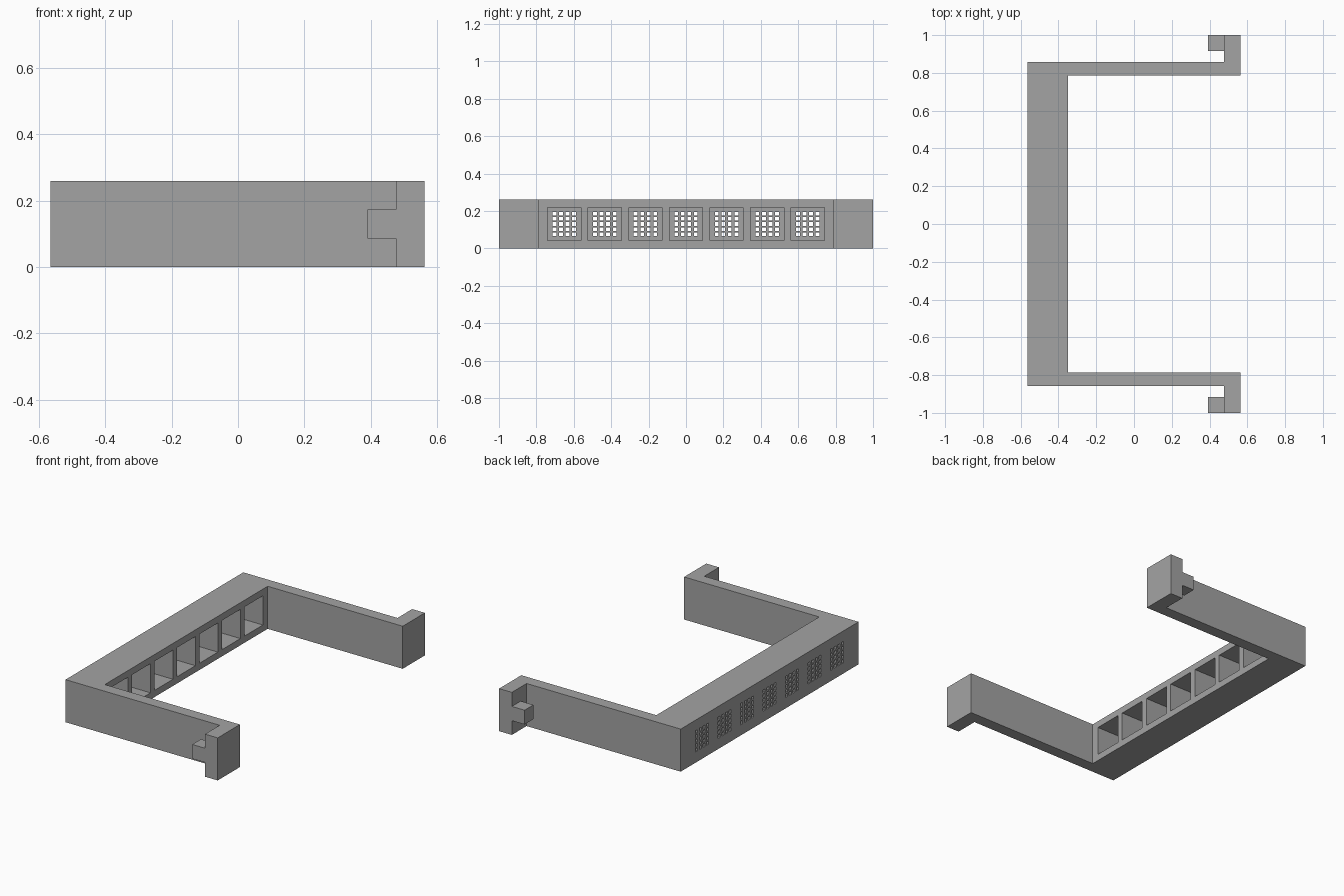
import bpy
import bmesh
from mathutils import Matrix, Vector

cube = bpy.data.objects.get("Cube")
if cube:
    bpy.data.objects.remove(cube, do_unlink=True)

HEIGHT = 0.26
BACK, BAR_FRONT, END = -0.565, -0.35, 0.563
ARM_IN, ARM_OUT = 0.786, 0.858
BLOCK_X = 0.477
MID_Z = HEIGHT / 2

grey = bpy.data.materials.new("Plain grey")
grey.use_nodes = True
grey.diffuse_color = (0.37, 0.37, 0.37, 1)
grey.node_tree.nodes["Principled BSDF"].inputs["Base Color"].default_value = grey.diffuse_color


def make_object(name, bm):
    bmesh.ops.recalc_face_normals(bm, faces=bm.faces)
    mesh = bpy.data.meshes.new(name)
    bm.to_mesh(mesh)
    bm.free()
    mesh.materials.append(grey)
    obj = bpy.data.objects.new(name, mesh)
    bpy.context.collection.objects.link(obj)
    return obj


def add_box(bm, low, high):
    low, high = Vector(low), Vector(high)
    matrix = Matrix.Translation((low + high) / 2) @ Matrix.Diagonal((high - low).to_4d())
    bmesh.ops.create_cube(bm, size=1, matrix=matrix)


# U-shaped frame: a thick bar, two arms and outward end blocks
half = [(BAR_FRONT, ARM_IN), (END, ARM_IN), (END, 1), (BLOCK_X, 1),
        (BLOCK_X, ARM_OUT), (BACK, ARM_OUT)]
outline = half + [(x, -y) for x, y in reversed(half)]
bm = bmesh.new()
base = bm.faces.new([bm.verts.new((x, y, 0)) for x, y in outline])
extruded = bmesh.ops.extrude_face_region(bm, geom=[base], use_keep_orig=True)
top = [v for v in extruded["geom"] if isinstance(v, bmesh.types.BMVert)]
bmesh.ops.translate(bm, verts=top, vec=(0, 0, HEIGHT))
frame = make_object("frame", bm)

# Seven square pockets, each with a grid of vent holes through the back wall
PITCH, POCKET, WALL = 0.217, 0.178, 0.04
HOLE = 0.02
pockets, vents = bmesh.new(), bmesh.new()
for i in range(-3, 4):
    cy = i * PITCH
    r = POCKET / 2
    add_box(pockets, (BACK + WALL, cy - r, MID_Z - r), (BAR_FRONT + 0.05, cy + r, MID_Z + r))
    for col in range(4):
        for row in range(5):
            y = cy + (col - 1.5) * 0.035
            z = MID_Z + (row - 2) * 0.0275
            h = HOLE / 2
            add_box(vents, (BACK - 0.05, y - h, z - h), (BACK + WALL + 0.03, y + h, z + h))

cutters = [make_object("pocket_cutter", pockets), make_object("vent_cutter", vents)]
for cutter in cutters:
    cutter.hide_render = True
    mod = frame.modifiers.new(cutter.name, "BOOLEAN")
    mod.operation = "DIFFERENCE"
    mod.solver = "EXACT"
    mod.object = cutter

# Bake the cuts and drop the cutters
depsgraph = bpy.context.evaluated_depsgraph_get()
cut_mesh = bpy.data.meshes.new_from_object(frame.evaluated_get(depsgraph))
frame.modifiers.clear()
frame.data = cut_mesh
for cutter in cutters:
    bpy.data.objects.remove(cutter, do_unlink=True)
frame.data.materials.clear()
frame.data.materials.append(grey)
for face in frame.data.polygons:
    face.material_index = 0

# Small hook tabs behind the end blocks
for name, y0, y1 in (("left_tab", 0.915, 1), ("right_tab", -1, -0.915)):
    bm = bmesh.new()
    add_box(bm, (0.391, y0, 0.087), (BLOCK_X, y1, 0.174))
    make_object(name, bm)
